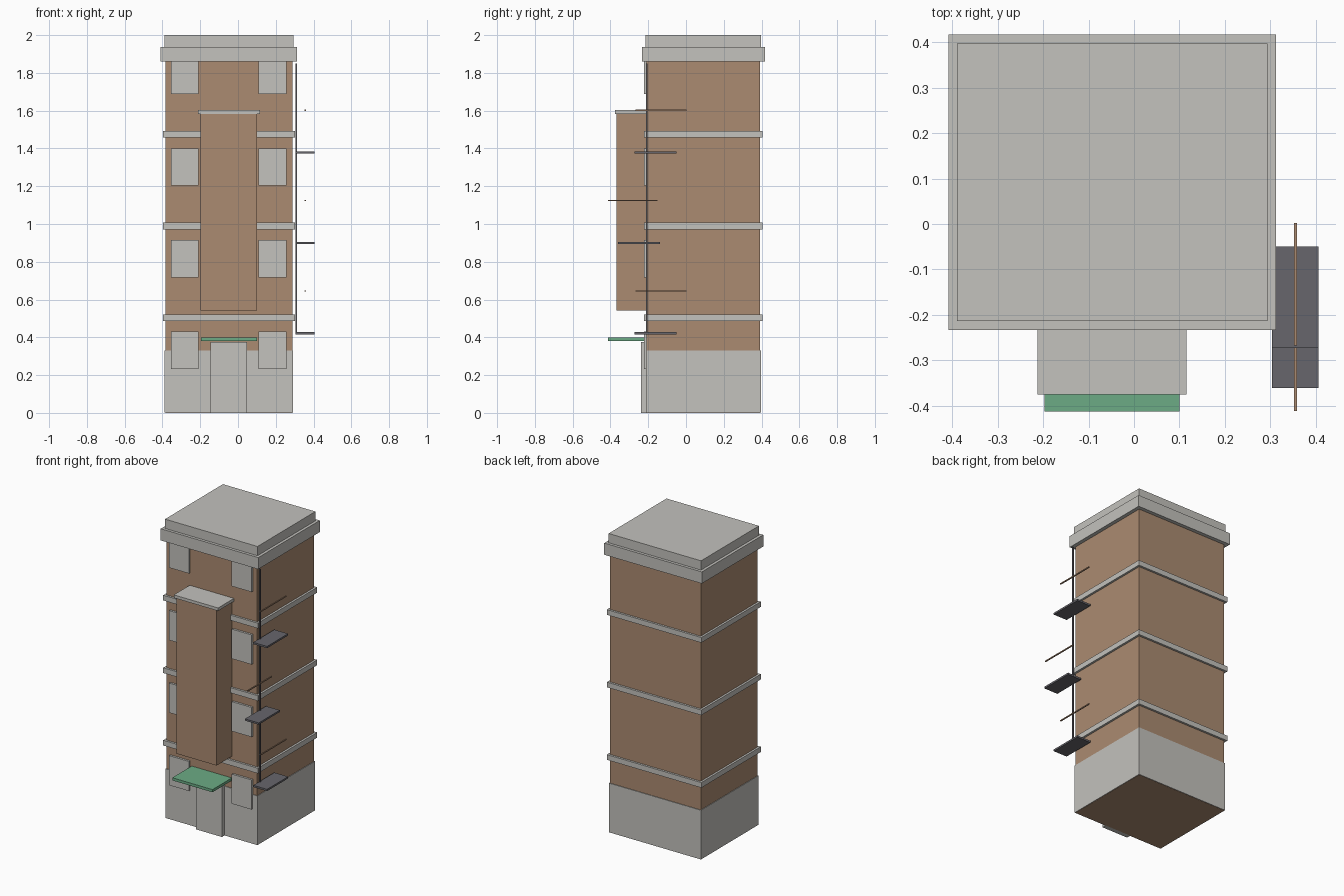
import bpy

if "Cube" in bpy.data.objects:
    bpy.data.objects.remove(bpy.data.objects["Cube"])


def material(name, rgb):
    m = bpy.data.materials.new(name)
    m.diffuse_color = (*rgb, 1.0)
    m.use_nodes = True
    m.node_tree.nodes["Principled BSDF"].inputs["Base Color"].default_value = m.diffuse_color
    return m


STONE = material("pale stone", (0.546, 0.539, 0.508))
BRICK = material("tan brick", (0.407, 0.258, 0.165))
IRON = material("dark iron", (0.136, 0.133, 0.15))
GREEN = material("green awning", (0.15, 0.407, 0.235))


def box(name, x, y, z, mat):
    """Box from (min, max) ranges on each axis."""
    bpy.ops.mesh.primitive_cube_add(size=1)
    ob = bpy.context.object
    ob.name = name
    ob.location = [(a + b) / 2 for a, b in (x, y, z)]
    ob.scale = [b - a for a, b in (x, y, z)]
    bpy.ops.object.transform_apply(location=True, rotation=False, scale=True)
    ob.data.materials.append(mat)
    return ob


# Tower footprint
X, Y = (-0.384, 0.288), (-0.208, 0.392)


def slab(name, grow, z, mat):
    """Box over the tower footprint, overhanging by grow on all sides."""
    return box(name, (X[0] - grow, X[1] + grow), (Y[0] - grow, Y[1] + grow), z, mat)


# Tower, base, floor bands, cornice and roof
slab("tower", 0.0, (0.0, 1.87), BRICK)
slab("stone_base", 0.004, (0.001, 0.33), STONE)
for i, z in enumerate((0.487, 0.972, 1.457)):
    slab(f"floor_band_{i + 1}", 0.014, (z, z + 0.035), STONE)
slab("cornice", 0.025, (1.86, 1.938), STONE)
slab("roof_cap", 0.006, (1.93, 2.0), STONE)

# Front windows, two columns on four floors
for i in range(4):
    z = 0.233 + 0.485 * i
    for side, x in (("left", -0.355), ("right", 0.109)):
        box(f"window_{side}_{i + 1}", (x, x + 0.147), (-0.222, -0.2),
            (z, z + 0.198), STONE)

# Projecting bay with its cap
box("bay", (-0.198, 0.1), (-0.369, -0.2), (0.542, 1.585), BRICK)
box("bay_cap", (-0.212, 0.116), (-0.376, -0.2), (1.583, 1.603), STONE)

# Entrance
box("door", (-0.145, 0.048), (-0.238, -0.2), (0.0, 0.376), STONE)
box("awning", (-0.197, 0.1), (-0.413, -0.2), (0.38, 0.398), GREEN)

# Fire escape: pole, staggered landings and rails
box("escape_pole", (0.304, 0.313), (-0.213, -0.204), (0.42, 1.85), IRON)
for i, shift in enumerate((0.0, -0.088, 0.0)):
    z = 0.422 + 0.478 * i
    box(f"landing_{i + 1}", (0.304, 0.406), (-0.273 + shift, -0.05 + shift),
        (z - 0.006, z + 0.006), IRON)
for i, y in enumerate(((-0.268, 0.002), (-0.412, -0.152), (-0.268, 0.002))):
    z = 0.645 + 0.479 * i
    box(f"rail_{i + 1}", (0.352, 0.359), y, (z - 0.0035, z + 0.0035), BRICK)
